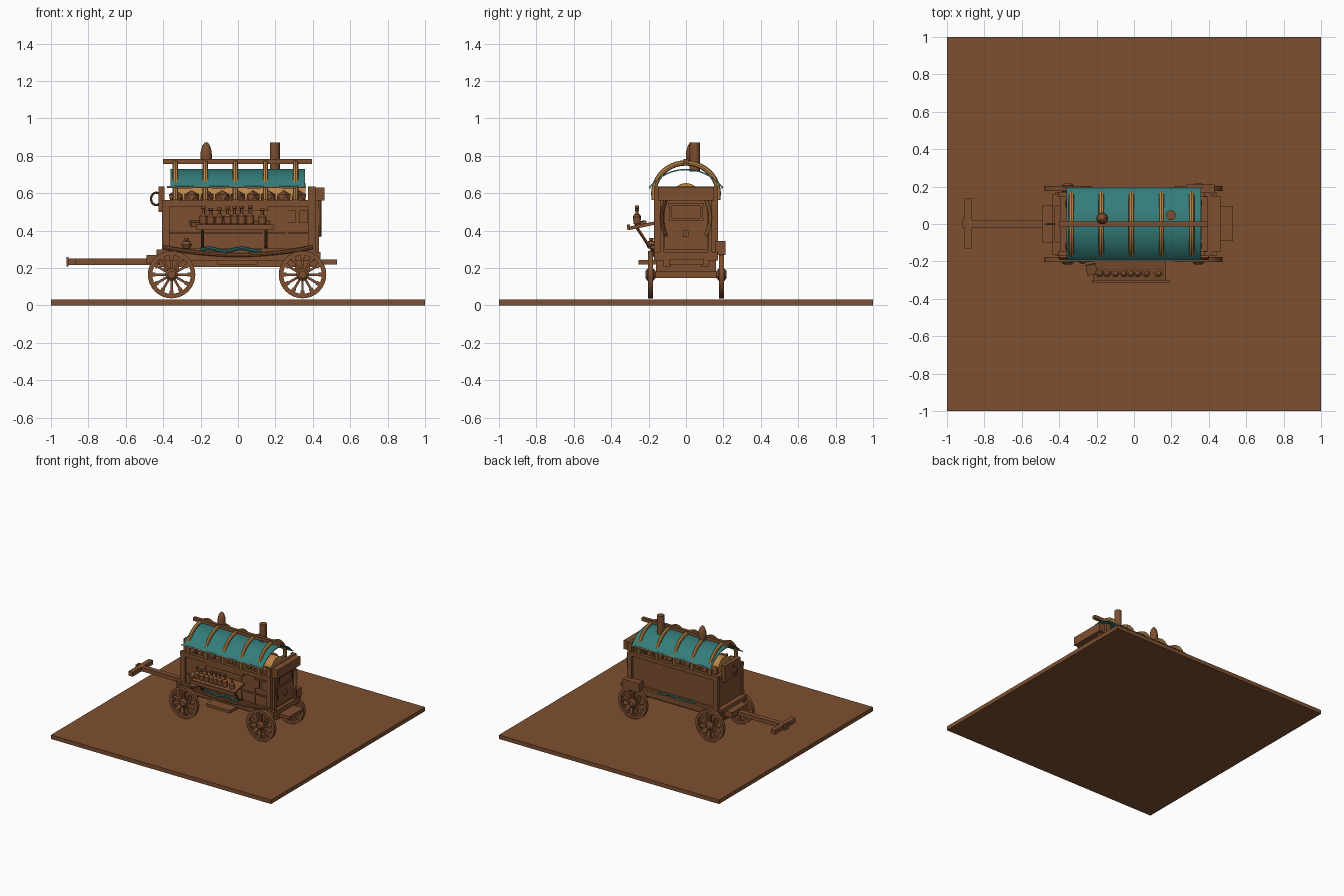
import bpy, bmesh, math, random
from mathutils import Matrix, Vector, Euler

if "Cube" in bpy.data.objects:
    bpy.data.objects.remove(bpy.data.objects["Cube"])

random.seed(4)


def mat(name, rgb):
    m = bpy.data.materials.new(name)
    m.diffuse_color = (*rgb, 1)
    m.use_nodes = True
    m.node_tree.nodes["Principled BSDF"].inputs["Base Color"].default_value = m.diffuse_color
    return m


WOOD = mat("brown wood", (0.205, 0.078, 0.029))
TEAL = mat("teal cloth", (0.034, 0.205, 0.195))
TAN = mat("tan wood", (0.49, 0.235, 0.062))
PALE = mat("pale rope", (0.50, 0.45, 0.28))


def finish(name, mesh, m, smooth=False):
    ob = bpy.data.objects.new(name, mesh)
    bpy.context.collection.objects.link(ob)
    mesh.materials.clear()
    mesh.materials.append(m)
    if smooth:
        bpy.ops.object.select_all(action='DESELECT')
        ob.select_set(True)
        bpy.context.view_layer.objects.active = ob
        bpy.ops.object.shade_smooth_by_angle(angle=math.radians(40))
    return ob


def from_bm(name, bm, m, smooth=False):
    bmesh.ops.recalc_face_normals(bm, faces=bm.faces)
    me = bpy.data.meshes.new(name)
    bm.to_mesh(me)
    bm.free()
    return finish(name, me, m, smooth)


def box(name, x, y, z, m=WOOD, rot=(0, 0, 0)):
    """Box from (min, max) pairs, turned about its own centre."""
    bm = bmesh.new()
    c = Vector([(a + b) / 2 for a, b in (x, y, z)])
    s = [b - a for a, b in (x, y, z)]
    bmesh.ops.create_cube(bm, size=1, matrix=Matrix.LocRotScale(c, Euler(rot), s))
    return from_bm(name, bm, m)


def lathe(name, profile, loc, m=WOOD, segs=16, rot=(0, 0, 0), closed=False):
    """Turned part from (radius, height) points."""
    bm = bmesh.new()
    n = len(profile)
    rings = []
    for i in range(segs):
        a = 2 * math.pi * i / segs
        rings.append([bm.verts.new((r * math.cos(a), r * math.sin(a), h)) for r, h in profile])
    for i in range(segs):
        p, q = rings[i], rings[(i + 1) % segs]
        for j in range(n if closed else n - 1):
            k = (j + 1) % n
            bm.faces.new((p[j], q[j], q[k], p[k]))
    bmesh.ops.remove_doubles(bm, verts=bm.verts, dist=1e-5)
    bmesh.ops.transform(bm, verts=bm.verts, matrix=Matrix.LocRotScale(Vector(loc), Euler(rot), None))
    return from_bm(name, bm, m, True)


def tube(name, pts, r, m=WOOD, cyclic=False):
    cu = bpy.data.curves.new(name, 'CURVE')
    cu.dimensions = '3D'
    cu.bevel_depth = r
    cu.bevel_resolution = 2
    cu.use_fill_caps = True
    s = cu.splines.new('POLY')
    s.points.add(len(pts) - 1)
    for p, c in zip(s.points, pts):
        p.co = (*c, 1)
    s.use_cyclic_u = cyclic
    tmp = bpy.data.objects.new("path", cu)
    bpy.context.collection.objects.link(tmp)
    dg = bpy.context.evaluated_depsgraph_get()
    me = bpy.data.meshes.new_from_object(tmp.evaluated_get(dg))
    bpy.data.objects.remove(tmp)
    return finish(name, me, m, True)


# Ground slab
box("base_slab", (-1, 1), (-1, 1), (0, 0.033))

# Wheels: rim, hub and twelve spokes each
for wx in (-0.355, 0.345):
    for s in (-1, 1):
        c = Vector((wx, s * 0.19, 0.165))
        flat = (math.pi / 2, 0, 0)
        lathe("wheel_rim", [(0.103, -0.014), (0.127, -0.014), (0.127, 0.014), (0.103, 0.014)],
              c, segs=32, rot=flat, closed=True)
        lathe("wheel_hub", [(0, -0.027), (0.02, -0.027), (0.033, -0.015), (0.033, 0.015), (0.02, 0.027), (0, 0.027)],
              c, rot=flat)
        bm = bmesh.new()
        for i in range(12):
            a = Matrix.Translation(c) @ Matrix.Rotation(i * math.pi / 6, 4, 'Y')
            bmesh.ops.create_cube(bm, size=1, matrix=a @ Matrix.LocRotScale(
                Vector((0, 0, 0.068)), None, Vector((0.013, 0.016, 0.08))))
            bmesh.ops.create_cube(bm, size=1, matrix=a @ Matrix.LocRotScale(
                Vector((0, 0, 0.095)), None, Vector((0.022, 0.022, 0.02))))
        from_bm("wheel_spokes", bm, WOOD)
    # Axle and bolster
    box("axle", (wx - 0.017, wx + 0.017), (-0.19, 0.19), (0.148, 0.182))
    box("bolster", (wx - 0.04, wx + 0.04), (-0.16, 0.16), (0.18, 0.275))

# Chassis and steps
for s in (-1, 1):
    box("chassis_rail", (-0.42, 0.44), (s * 0.1 - 0.02, s * 0.1 + 0.02), (0.205, 0.245))
box("chassis_floor", (-0.42, 0.44), (-0.17, 0.17), (0.24, 0.285))
box("footboard", (-0.49, -0.41), (-0.1, 0.1), (0.225, 0.27))
box("rear_step", (0.43, 0.53), (-0.09, 0.095), (0.22, 0.245))
box("side_step", (-0.11, 0.105), (-0.255, -0.15), (0.22, 0.243))
box("side_chest", (0.28, 0.43), (0.155, 0.21), (0.27, 0.345))

# Draw pole
box("draw_pole", (-0.9, -0.4), (-0.018, 0.022), (0.217, 0.25))
box("pole_crossbar", (-0.905, -0.866), (-0.13, 0.135), (0.215, 0.25))
box("pole_tip", (-0.917, -0.905), (-0.02, 0.024), (0.207, 0.258))

# Body, top rails and corner posts
box("body", (-0.395, 0.40), (-0.152, 0.152), (0.28, 0.55))
for s in (-1, 1):
    y = s * 0.158
    box("top_rail", (-0.405, 0.405), (y - 0.014, y + 0.014), (0.53, 0.565))
    box("bottom_rail", (-0.40, 0.41), (y - 0.01, y + 0.01), (0.28, 0.305))
    for x in (-0.385, 0.395):
        box("corner_post", (x - 0.02, x + 0.02), (y - 0.012, y + 0.012), (0.28, 0.56 if x < 0 else 0.635))
# Front side mouldings and hanging plates
box("side_moulding", (-0.39, 0.39), (-0.161, -0.15), (0.382, 0.392))
for x in (-0.19, 0.14, 0.26):
    box("side_batten", (x - 0.005, x + 0.005), (-0.16, -0.15), (0.3, 0.53))
for x in (0.285, 0.35):
    box("side_plaque", (x - 0.022, x + 0.022), (-0.165, -0.15), (0.44, 0.51))

# Front end board and ring
box("front_board", (-0.425, -0.392), (-0.1, 0.1), (0.5, 0.635))
box("front_sill", (-0.435, -0.39), (-0.165, 0.16), (0.27, 0.30))
tube("front_ring", [(-0.437 + 0.028 * math.cos(t * math.pi / 10), 0, 0.57 + 0.033 * math.sin(t * math.pi / 10))
                    for t in range(20)], 0.006, cyclic=True)

# Rear end: wall, cornice, door, window, lock and drapes
box("rear_wall", (0.39, 0.412), (-0.155, 0.152), (0.28, 0.635))
box("rear_cornice", (0.40, 0.463), (-0.15, 0.15), (0.56, 0.63))
box("rear_door", (0.41, 0.424), (-0.115, 0.115), (0.3, 0.56))
box("window_pane", (0.42, 0.428), (-0.08, 0.08), (0.465, 0.535))
for z in (0.46, 0.54):
    box("window_bar", (0.42, 0.437), (-0.093, 0.093), (z - 0.007, z + 0.007))
for s in (-1, 1):
    box("window_side", (0.42, 0.437), (s * 0.085 - 0.007, s * 0.085 + 0.007), (0.46, 0.54))
    box("door_post", (0.41, 0.432), (s * 0.13 - 0.01, s * 0.13 + 0.01), (0.285, 0.56))
    tube("rear_drape", [(0.438, s * (0.105 + 0.025 * math.sin(t * math.pi / 8)), 0.57 - 0.2 * t / 8)
                        for t in range(9)], 0.009, TAN if s > 0 else WOOD)
box("door_lock", (0.42, 0.44), (-0.017, 0.014), (0.365, 0.4))

# Hoops, ridge beam and roof ornaments
for i in range(5):
    x = -0.335 + 0.1607 * i
    arc = [(x, 0.172 * math.cos(t * math.pi / 20), 0.6 + 0.162 * math.sin(t * math.pi / 20)) for t in range(21)]
    tube("roof_hoop", [(x, 0.17, 0.565)] + arc + [(x, -0.17, 0.565)], 0.0145, TAN)
box("ridge_beam", (-0.4, 0.395), (-0.013, 0.013), (0.755, 0.782))
lathe("roof_finial", [(0, 0.755), (0.026, 0.755), (0.031, 0.79), (0.029, 0.825), (0.02, 0.855), (0.009, 0.87), (0, 0.873)],
      (-0.17, 0.03, 0))
lathe("chimney", [(0, 0.715), (0.027, 0.715), (0.027, 0.87), (0, 0.87)], (0.197, 0.047, 0))

# Curved canvas cover
bm = bmesh.new()
R, half = 0.248, math.asin(0.193 / 0.248)
rows = []
for t in range(25):
    a = -half + 2 * half * t / 24
    rows.append([[bm.verts.new((x, r * math.sin(a), 0.482 + r * math.cos(a))) for x in (-0.36, 0.357)]
                 for r in (R, R - 0.007)])
for p, q in zip(rows, rows[1:]):
    for f in ((p[0][0], q[0][0], q[0][1], p[0][1]), (p[1][0], p[1][1], q[1][1], q[1][0]),
              (p[0][0], p[1][0], q[1][0], q[0][0]), (p[0][1], q[0][1], q[1][1], p[1][1])):
        bm.faces.new(f)
for e in (rows[0], rows[-1]):
    bm.faces.new((e[0][0], e[0][1], e[1][1], e[1][0]))
from_bm("canvas_cover", bm, TEAL, True)

# Eave ropes
for s in (-1, 1):
    tube("eave_rope", [(-0.38 + 0.093 * t, s * 0.194, 0.634 - 0.004 * (t % 2)) for t in range(9)], 0.005, PALE)

# Bundles stacked under the cover
for s in (-1, 1):
    for i in range(9):
        bm = bmesh.new()
        bmesh.ops.create_icosphere(bm, subdivisions=1, radius=1, matrix=Matrix.LocRotScale(
            Vector((-0.33 + 0.082 * i, s * 0.115, 0.575)), Euler((0, 0, random.random() * 3)),
            Vector((0.046, 0.04, 0.042))))
        from_bm("bundle", bm, WOOD)
lathe("bed_roll", [(0, -0.35), (0.08, -0.35), (0.08, 0.36), (0, 0.36)], (0, 0, 0.575), TAN, rot=(0, math.pi / 2, 0))

# Side shelf with bottles
box("side_shelf", (-0.22, 0.17), (-0.31, -0.155), (0.418, 0.436), rot=(0.2, 0, 0))
box("shelf_lip", (-0.225, 0.19), (-0.315, -0.3), (0.405, 0.432))
box("shelf_back_rail", (-0.19, 0.16), (-0.165, -0.15), (0.505, 0.535))
box("shelf_end", (-0.255, -0.2), (-0.27, -0.215), (0.425, 0.45), rot=(0.2, 0, 0.2))
for x in (-0.19, 0.15):
    tube("shelf_strut", [(x, -0.155, 0.31), (x, -0.2, 0.32), (x, -0.265, 0.42)], 0.008)
for x in (-0.185, -0.145, -0.1, -0.055, -0.018, 0.02, 0.065, 0.13):
    k = random.uniform(0.88, 1.08)
    lathe("bottle", [(0, 0), (0.02, 0), (0.022, 0.04 * k), (0.008, 0.055 * k), (0.008, 0.076 * k),
                     (0.012, 0.08 * k), (0.012, 0.092 * k), (0, 0.092 * k)], (x, -0.262, 0.436), segs=10)

# Hanging pot on the front side
lathe("hanging_pot", [(0, 0.302), (0.018, 0.305), (0.028, 0.325), (0.02, 0.342), (0.009, 0.347), (0.012, 0.36), (0, 0.362)],
      (-0.275, -0.185, 0))

# Sagging garlands and cloth ribbons on both sides
for s in (-1, 1):
    if s < 0:
        tube("side_garland", [(-0.4 + 0.05 * t, s * 0.178, 0.27 + 0.042 * (t / 8 - 1) ** 2) for t in range(17)], 0.011)
    tube("cloth_ribbon", [(-0.2 + 0.025 * t, s * 0.172, 0.298 + 0.008 * math.sin(t * 0.9)) for t in range(14)],
         0.009, TEAL)
